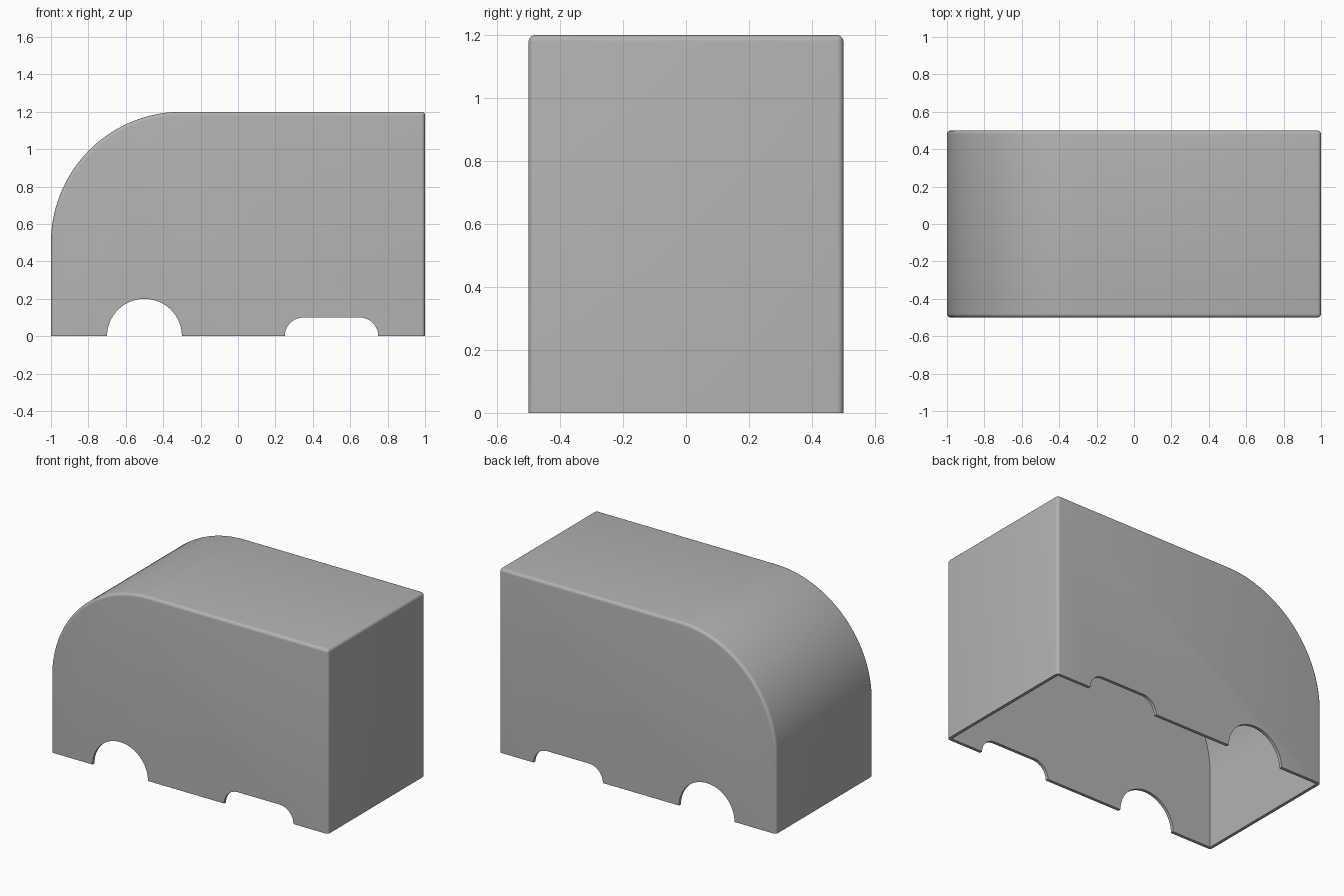
import bpy, bmesh, math
from mathutils import Vector

cube = bpy.data.objects.get("Cube")
if cube:
    bpy.data.objects.remove(cube, do_unlink=True)

LENGTH, WIDTH, HEIGHT = 2.0, 1.0, 1.2
WALL = 0.02
NOSE = 0.7      # radius of the curved end

grey = bpy.data.materials.new("plain grey")
grey.use_nodes = True
colour = (0.45, 0.45, 0.45, 1)
grey.diffuse_color = colour
grey.node_tree.nodes["Principled BSDF"].inputs["Base Color"].default_value = colour


def arc(cx, cz, r, start, end, steps):
    """Points along an arc in the xz plane, angles in degrees."""
    angles = [math.radians(start + (end - start) * i / steps) for i in range(steps + 1)]
    return [(cx + r * math.cos(a), cz + r * math.sin(a)) for a in angles]


def prism(name, profile, depth, bevel=0):
    """Extrude an xz profile along y, rounding its sharp edges above the base."""
    bm = bmesh.new()
    face = bm.faces.new([bm.verts.new((x, -depth / 2, z)) for x, z in profile])
    new = bmesh.ops.extrude_face_region(bm, geom=[face])["geom"]
    bmesh.ops.translate(bm, vec=Vector((0, depth, 0)),
                        verts=[v for v in new if isinstance(v, bmesh.types.BMVert)])
    bmesh.ops.recalc_face_normals(bm, faces=bm.faces)
    if bevel:
        sharp = [e for e in bm.edges if e.calc_face_angle() > math.radians(30)
                 and max(v.co.z for v in e.verts) > 0.001]
        bmesh.ops.bevel(bm, geom=sharp, offset=bevel, segments=5, profile=0.5,
                        affect='EDGES', clamp_overlap=True)
    mesh = bpy.data.meshes.new(name)
    bm.to_mesh(mesh)
    bm.free()
    mesh.materials.append(grey)
    obj = bpy.data.objects.new(name, mesh)
    bpy.context.collection.objects.link(obj)
    return obj


def body_profile(inset, base):
    """Side outline: square at one end, rounded over at the other."""
    x, top = LENGTH / 2 - inset, HEIGHT - inset
    nose = arc(-LENGTH / 2 + NOSE, HEIGHT - NOSE, NOSE - inset, 90, 180, 40)
    return [(-x, base), (x, base), (x, top)] + nose


# Outer body and the parts removed from it
shell = prism("body_shell", body_profile(0, 0), WIDTH, bevel=WALL)
cutters = [
    prism("inside_cutter", body_profile(WALL, -0.1), WIDTH - 2 * WALL),
    prism("round_arch_cutter",
          [(-0.7, -0.1), (-0.3, -0.1)] + arc(-0.5, 0, 0.2, 0, 180, 32), WIDTH * 1.5),
    prism("long_slot_cutter",
          [(0.25, -0.1), (0.75, -0.1)] + arc(0.65, 0, 0.1, 0, 90, 12)
          + arc(0.35, 0, 0.1, 90, 180, 12), WIDTH * 1.5),
]

bpy.ops.object.select_all(action='DESELECT')
bpy.context.view_layer.objects.active = shell
shell.select_set(True)
for cutter in cutters:
    mod = shell.modifiers.new(cutter.name, 'BOOLEAN')
    mod.operation = 'DIFFERENCE'
    mod.solver = 'EXACT'
    mod.object = cutter
    bpy.ops.object.modifier_apply(modifier=mod.name)
    bpy.data.objects.remove(cutter, do_unlink=True)

bpy.ops.object.shade_smooth_by_angle(angle=math.radians(30))
